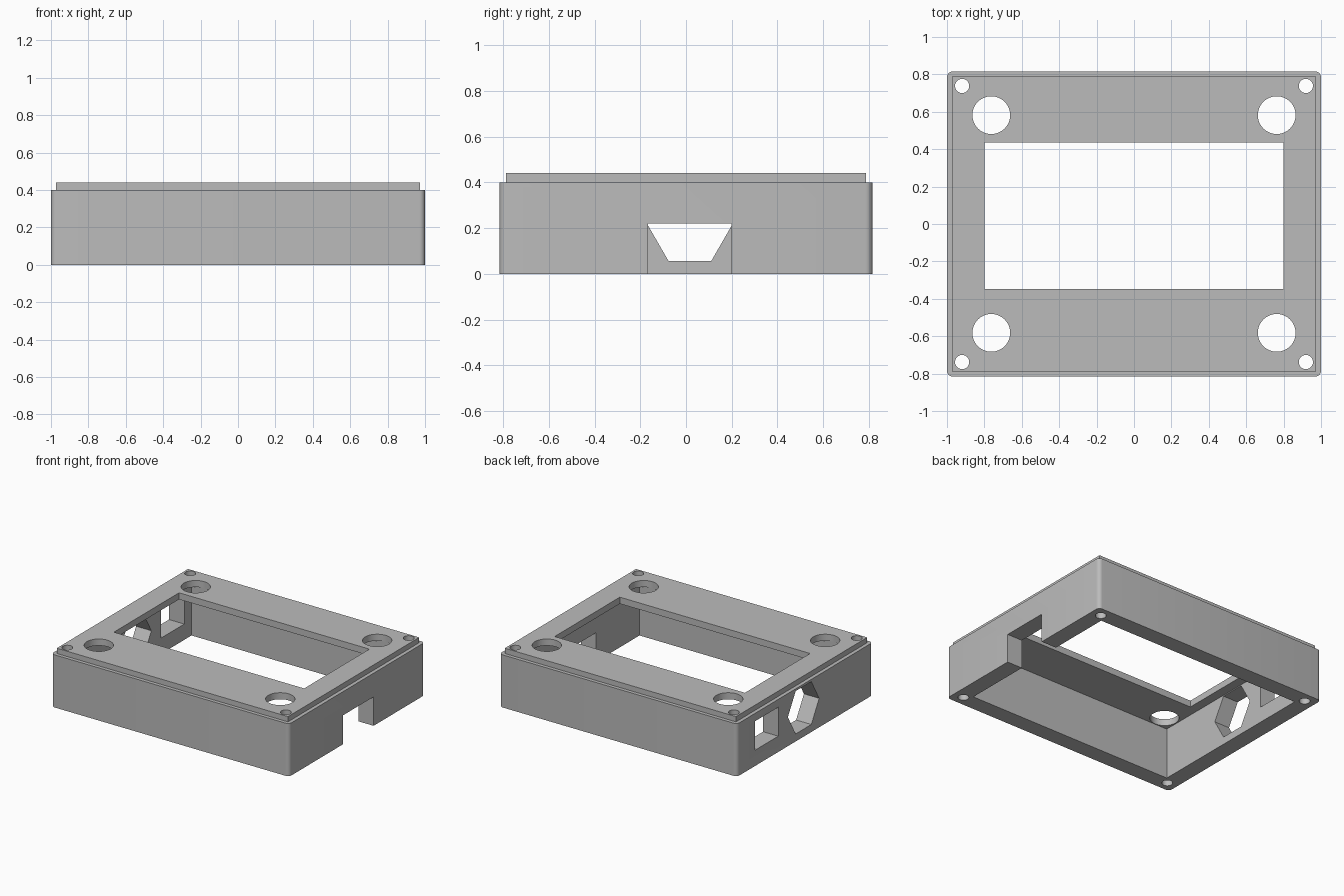
import bpy, bmesh, math
from mathutils import Matrix

cube = bpy.data.objects.get("Cube")
if cube:
    bpy.data.objects.remove(cube, do_unlink=True)

HALF_X, HALF_Y, WALL = 1.0, 0.815, 0.128
SHOULDER, TOP, CEILING = 0.40, 0.44, 0.39
PORT_Y, PORT_Z = 0.017, 0.22

grey = bpy.data.materials.new("matte grey")
grey.use_nodes = True
colour = (0.5, 0.5, 0.5, 1)
grey.diffuse_color = colour
grey.node_tree.nodes["Principled BSDF"].inputs["Base Color"].default_value = colour


def make_object(name, bm):
    mesh = bpy.data.meshes.new(name)
    bm.to_mesh(mesh)
    bm.free()
    mesh.materials.append(grey)
    obj = bpy.data.objects.new(name, mesh)
    bpy.context.collection.objects.link(obj)
    return obj


def box(name, low, high, radius=0):
    """Box between two corners, with optional rounded upright edges."""
    bm = bmesh.new()
    bmesh.ops.create_cube(bm, size=1)
    for v in bm.verts:
        v.co = [a + (b - a) * (c + 0.5) for a, b, c in zip(low, high, v.co)]
    if radius:
        upright = [e for e in bm.edges
                   if abs(e.verts[0].co.z - e.verts[1].co.z) > 0.1]
        bmesh.ops.bevel(bm, geom=upright, offset=radius, segments=6,
                        profile=0.5, affect='EDGES')
    return make_object(name, bm)


def prism(name, centre, radius, length, sides=48, along_x=False):
    """Regular prism standing along z, or lying along x."""
    bm = bmesh.new()
    # A quarter turn puts a hexagon's points level along y
    matrix = Matrix.Translation(centre)
    if along_x:
        matrix = matrix @ Matrix.Rotation(math.pi / 2, 4, 'Y')
    bmesh.ops.create_cone(bm, cap_ends=True, segments=sides, radius1=radius,
                          radius2=radius, depth=length, matrix=matrix)
    if along_x and sides == 6:
        ys = [v.co.y for v in bm.verts]
        if max(ys) - centre[1] < radius * 0.95:
            bmesh.ops.rotate(bm, verts=bm.verts, cent=centre,
                             matrix=Matrix.Rotation(math.pi / 6, 3, 'X'))
    return make_object(name, bm)


def combine(target, tool, operation='DIFFERENCE'):
    """Apply a boolean, then discard the tool object."""
    mod = target.modifiers.new("boolean", 'BOOLEAN')
    mod.operation, mod.solver, mod.object = operation, 'EXACT', tool
    bpy.context.view_layer.objects.active = target
    bpy.ops.object.modifier_apply(modifier=mod.name)
    bpy.data.objects.remove(tool, do_unlink=True)


# Outer shell with a raised lip on top
case = box("enclosure_shell", (-HALF_X, -HALF_Y, 0),
           (HALF_X, HALF_Y, SHOULDER), radius=0.03)
combine(case, box("top_lip", (-0.972, -0.788, 0.2), (0.972, 0.788, TOP)), 'UNION')

# Open underside and display window
inner_x, inner_y = HALF_X - WALL, HALF_Y - WALL
combine(case, box("cavity", (-inner_x, -inner_y, -0.1), (inner_x, inner_y, CEILING)))
combine(case, box("window", (-0.8, -0.348, 0.3), (0.8, 0.435, 0.5)))

# Button holes and corner screw holes
for sx in (-1, 1):
    for sy in (-1, 1):
        combine(case, prism("button_hole", (sx * 0.763, sy * 0.582, 0.4), 0.101, 0.2))
        combine(case, prism("screw_hole", (sx * 0.919, sy * 0.738, 0.2), 0.038, 0.8, 32))

# Cable notch in the left wall
combine(case, box("cable_notch", (0.8, -0.166, -0.1), (1.1, 0.2, 0.22)))

# Round port with a hexagonal nut pocket inside, and a square socket opening
combine(case, prism("round_port", (-0.95, PORT_Y, PORT_Z), 0.128, 0.3, along_x=True))
combine(case, prism("nut_pocket", (0.07 - HALF_X + WALL - 0.14, PORT_Y, PORT_Z),
                    0.188, 0.14, 6, along_x=True))
combine(case, box("socket_opening", (-1.1, 0.32, 0.12), (-0.8, 0.6, 0.34)))

# Smooth the curved walls, keep the edges sharp
bpy.ops.object.select_all(action='DESELECT')
case.select_set(True)
bpy.context.view_layer.objects.active = case
bpy.ops.object.shade_smooth_by_angle(angle=math.radians(30))
